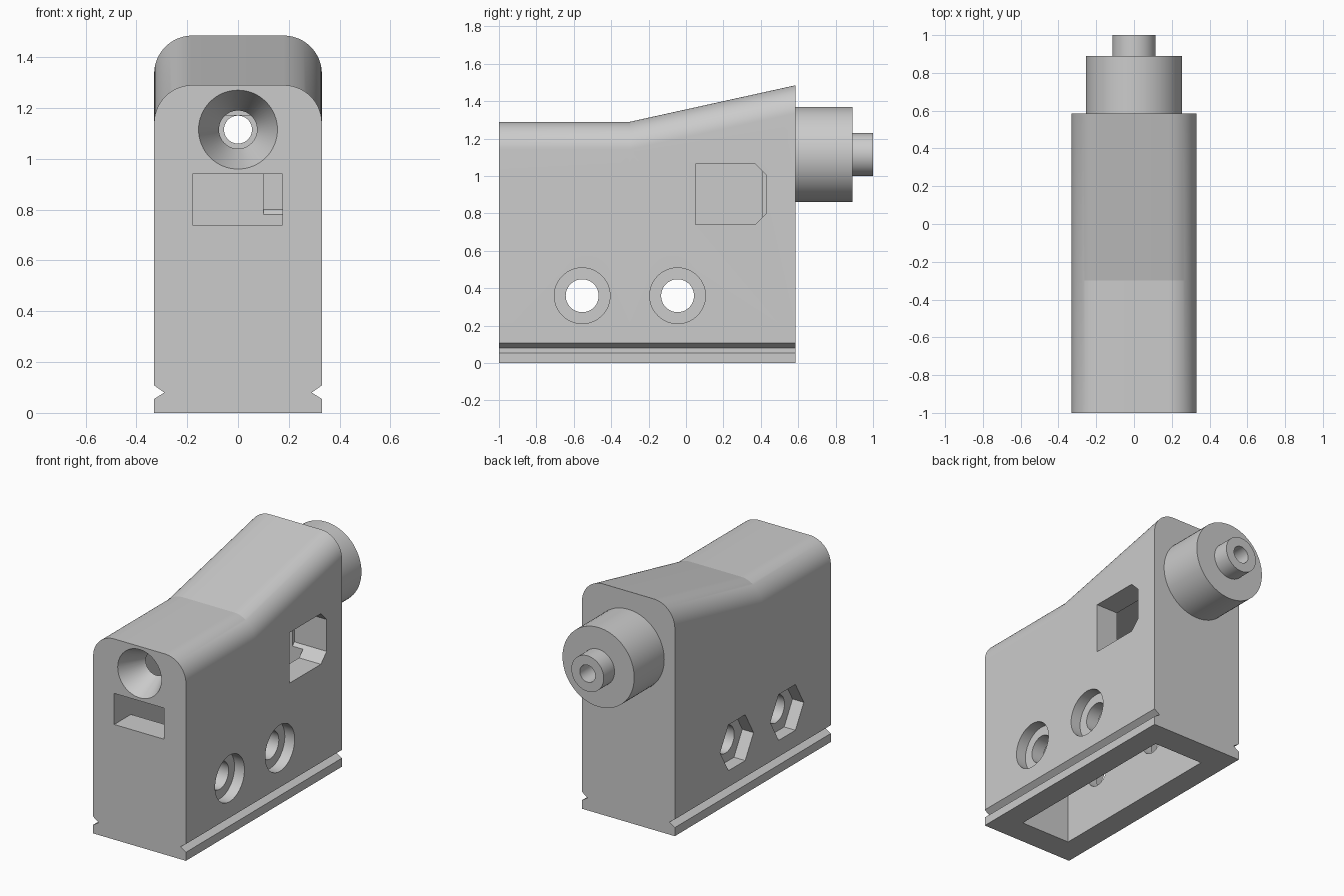
import bpy, bmesh
from math import cos, sin, pi, radians

if "Cube" in bpy.data.objects:
    bpy.data.objects.remove(bpy.data.objects["Cube"], do_unlink=True)

grey = bpy.data.materials.new("plain_grey")
grey.use_nodes = True
grey.diffuse_color = (0.6, 0.6, 0.6, 1)
grey.node_tree.nodes["Principled BSDF"].inputs["Base Color"].default_value = (0.6, 0.6, 0.6, 1)

BORE_Z = 1.115


def loft(name, rings, closed=False):
    """Skin a list of matching rings; cap the ends or close the loop."""
    bm = bmesh.new()
    loops = [[bm.verts.new(p) for p in ring] for ring in rings]
    pairs = list(zip(loops, loops[1:]))
    if closed:
        pairs.append((loops[-1], loops[0]))
    else:
        bm.faces.new(loops[0])
        bm.faces.new(loops[-1])
    for a, b in pairs:
        for i in range(len(a)):
            j = (i + 1) % len(a)
            bm.faces.new((a[i], a[j], b[j], b[i]))
    bmesh.ops.recalc_face_normals(bm, faces=bm.faces)
    mesh = bpy.data.meshes.new(name)
    bm.to_mesh(mesh)
    bm.free()
    mesh.materials.append(grey)
    obj = bpy.data.objects.new(name, mesh)
    bpy.context.collection.objects.link(obj)
    return obj


def ring_y(r, y, n=64):
    """Circle about the bore axis."""
    return [(r * cos(2 * pi * i / n), y, BORE_Z + r * sin(2 * pi * i / n)) for i in range(n)]


def along_x(points, x0, x1):
    return [[(x, y, z) for y, z in points] for x in (x0, x1)]


def polygon(y, z, r, n):
    return [(y + r * cos(2 * pi * i / n), z + r * sin(2 * pi * i / n)) for i in range(n)]


def box(x0, x1, y0, y1, z0, z1):
    return along_x([(y0, z0), (y1, z0), (y1, z1), (y0, z1)], x0, x1)


def section(y, top):
    """Body cross-section: rounded top, V groove near the foot of each side."""
    half, r, n = 0.33, 0.15, 20
    side = [(half, 0), (half, 0.055), (half - 0.04, 0.08), (half, 0.108)]
    side += [(half - r + r * cos(a), top - r + r * sin(a))
             for a in (pi / 2 * i / n for i in range(n + 1))]
    return [(x, y, z) for x, z in side] + [(-x, y, z) for x, z in reversed(side)]


def cut(target, rings):
    cutter = loft("cutter", rings)
    cutter.hide_render = True
    mod = target.modifiers.new("cut", "BOOLEAN")
    mod.operation = "DIFFERENCE"
    mod.solver = "EXACT"
    mod.object = cutter
    bpy.context.view_layer.objects.active = target
    bpy.ops.object.modifier_apply(modifier=mod.name)
    bpy.data.objects.remove(cutter, do_unlink=True)


def smooth(obj):
    bpy.ops.object.select_all(action="DESELECT")
    obj.select_set(True)
    bpy.context.view_layer.objects.active = obj
    bpy.ops.object.shade_smooth_by_angle(angle=radians(10))


# Main housing
body = loft("housing", [section(-1, 1.29), section(-0.3, 1.29), section(0.585, 1.485)])

# Inner cavity open at the bottom, front slot
cut(body, box(-0.18, 0.175, -0.83, 0.41, -0.1, 1.17))
cut(body, box(-0.18, 0.175, -1.1, -0.7, 0.74, 0.94))

# Side window with two clipped corners
cut(body, along_x([(0.05, 0.74), (0.37, 0.74), (0.43, 0.80), (0.43, 1.005),
                   (0.37, 1.065), (0.05, 1.065)], 0.1, 0.5))

# Front funnel and rear bore
cut(body, [ring_y(0.16, -1.01), ring_y(0.075, -0.83), ring_y(0.075, -0.7)])
cut(body, [ring_y(0.055, 0.3), ring_y(0.055, 0.7)])

# Bolt holes: round recess on one side, hexagonal recess on the other
for y in (-0.555, -0.045):
    cut(body, along_x(polygon(y, 0.36, 0.088, 48), -0.5, 0.5))
    cut(body, along_x(polygon(y, 0.36, 0.149, 64), 0.26, 0.5))
    cut(body, along_x(polygon(y, 0.36, 0.17, 6), -0.5, -0.25))
smooth(body)

# Stepped rear nozzle with a through bore
nozzle = loft("rear_nozzle", [ring_y(r, y) for r, y in (
    (0.055, 0.58), (0.255, 0.58), (0.255, 0.89), (0.115, 0.89), (0.115, 1), (0.055, 1))], closed=True)
smooth(nozzle)
